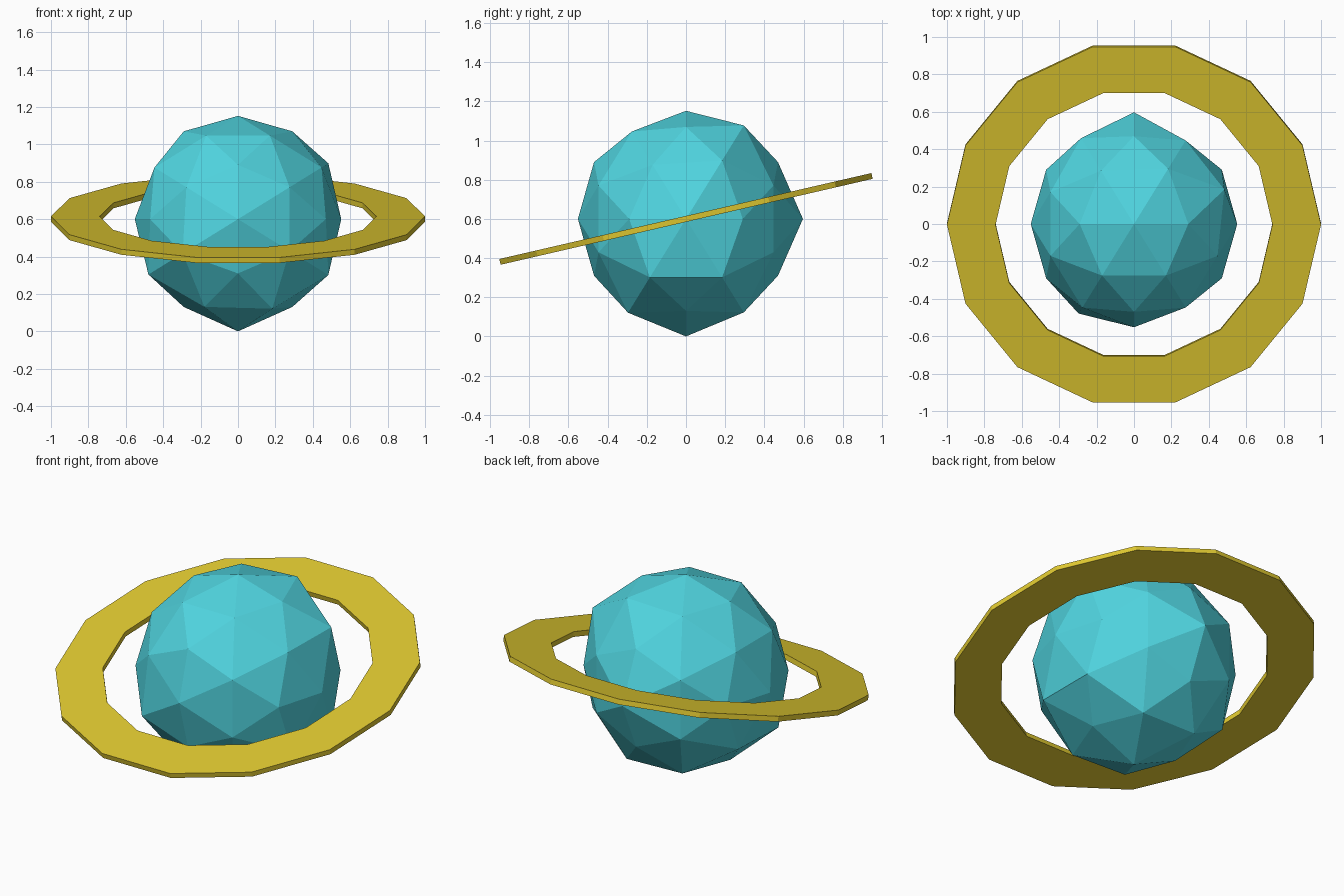
import bpy, bmesh, math
from mathutils import Vector, Matrix

if "Cube" in bpy.data.objects:
    bpy.data.objects.remove(bpy.data.objects["Cube"])

CENTRE = Vector((0, 0, 0.6))
PHI = (1 + math.sqrt(5)) / 2


def material(name, rgb):
    m = bpy.data.materials.new(name)
    m.diffuse_color = (*rgb, 1)
    m.use_nodes = True
    m.node_tree.nodes["Principled BSDF"].inputs["Base Color"].default_value = m.diffuse_color
    return m


def add_object(name, bm, mat):
    bmesh.ops.recalc_face_normals(bm, faces=bm.faces[:])
    me = bpy.data.meshes.new(name)
    bm.to_mesh(me)
    bm.free()
    me.materials.append(mat)
    ob = bpy.data.objects.new(name, me)
    bpy.context.collection.objects.link(ob)
    ob.location = CENTRE
    return ob


# Planet: icosahedron subdivided once, with some of the new points raised
bm = bmesh.new()
for a in (1, -1):
    for b in (PHI, -PHI):
        for co in ((a, 0, b), (0, b, a), (b, a, 0)):
            bm.verts.new(co)
bmesh.ops.convex_hull(bm, input=bm.verts[:])
corners = set(v.index for v in bm.verts)
bm.verts.index_update()
bmesh.ops.subdivide_edges(bm, edges=bm.edges[:], cuts=1, use_grid_fill=True)

bumps = [
    ((0, 0, -1), 0.60), ((0, 1, 0), 0.597),
    ((0.81, 0.31, 0.5), 0.597),
    ((0.81, 0.31, -0.5), 0.597), ((0.81, -0.31, -0.5), 0.597),
    ((-0.81, 0.31, -0.5), 0.58), ((-0.81, -0.31, -0.5), 0.592),
    ((0.31, 0.5, 0.81), 0.59), ((-0.31, 0.5, 0.81), 0.57),
    ((0.31, -0.5, -0.81), 0.592), ((-0.31, -0.5, -0.81), 0.58),
    ((0.31, 0.5, -0.81), 0.59), ((-0.31, 0.5, -0.81), 0.58),
    ((-0.5, -0.81, -0.31), 0.592), ((-0.5, 0.81, 0.31), 0.567),
    ((-0.5, 0.81, -0.31), 0.567),
]
for v in bm.verts:
    d = v.co.normalized()
    r = 0.552
    for direction, radius in bumps:
        if (Vector(direction).normalized() - d).length < 0.1:
            r = radius
    v.co = d * r
add_object("planet", bm, material("teal", (0.08, 0.66, 0.74)))

# Ring: flat 14-sided band, tilted down towards the front
N, OUTER, INNER, HALF = 14, 1.0, 0.74, 0.015
bm = bmesh.new()
loops = []
for i in range(N):
    t = 2 * math.pi * i / N
    loops.append([bm.verts.new((r * math.cos(t), r * math.sin(t), z))
                  for r, z in ((OUTER, -HALF), (OUTER, HALF), (INNER, HALF), (INNER, -HALF))])
for i in range(N):
    p, q = loops[i], loops[(i + 1) % N]
    for k in range(4):
        m = (k + 1) % 4
        bm.faces.new((p[k], q[k], q[m], p[m]))
bmesh.ops.transform(bm, matrix=Matrix.Rotation(math.radians(13), 4, 'X'), verts=bm.verts[:])
add_object("ring", bm, material("yellow", (0.73, 0.57, 0.03)))
